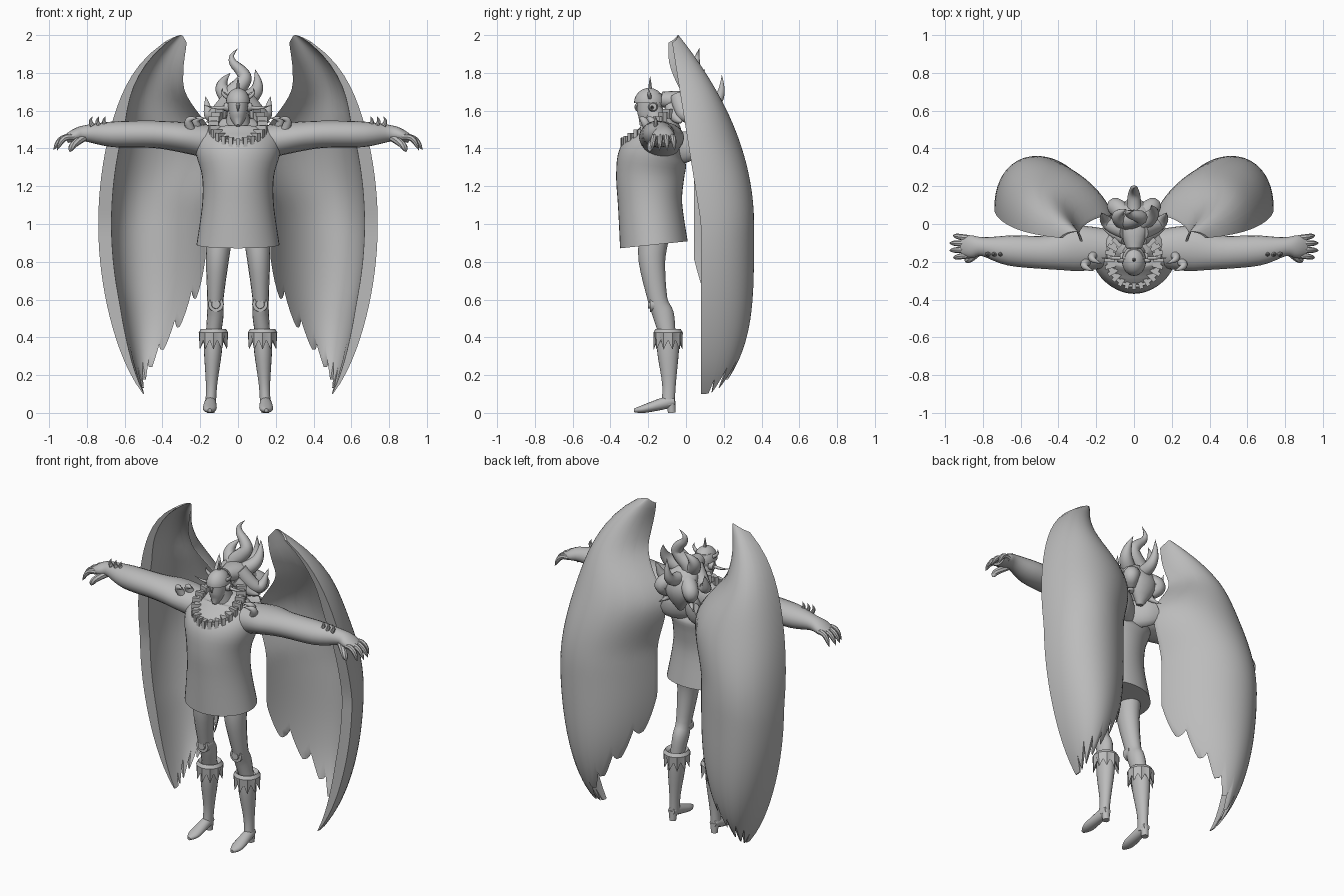
import bpy, bmesh, math
from mathutils import Vector, Matrix

cube = bpy.data.objects.get("Cube")
if cube:
    bpy.data.objects.remove(cube)

grey = bpy.data.materials.new("plain_grey")
grey.use_nodes = True
grey.diffuse_color = (.5, .5, .5, 1)
grey.node_tree.nodes["Principled BSDF"].inputs["Base Color"].default_value = grey.diffuse_color


def finish(name, bm, mirror=False):
    """Turn a bmesh into a shaded object, optionally mirrored across x."""
    bmesh.ops.remove_doubles(bm, verts=bm.verts, dist=.0004)
    bmesh.ops.recalc_face_normals(bm, faces=bm.faces)
    mesh = bpy.data.meshes.new(name)
    bm.to_mesh(mesh)
    bm.free()
    mesh.materials.append(grey)
    obj = bpy.data.objects.new(name, mesh)
    bpy.context.collection.objects.link(obj)
    bpy.ops.object.select_all(action="DESELECT")
    obj.select_set(True)
    bpy.context.view_layer.objects.active = obj
    bpy.ops.object.shade_smooth_by_angle(angle=.7)
    if mirror:
        modifier = obj.modifiers.new("mirror", "MIRROR")
        modifier.use_mirror_merge = False


def smooth_path(points, steps=4):
    """Interpolate tuples of any length with a Catmull-Rom spline."""
    path = []
    last = len(points) - 1
    for i in range(last):
        before, start, end, after = (points[max(0, min(last, i + k))] for k in (-1, 0, 1, 2))
        for step in range(steps):
            t = step / steps
            path.append(tuple(
                q + t / 2 * (r - p + t * (2 * p - 5 * q + 4 * r - w + t * (3 * (q - r) + w - p)))
                for p, q, r, w in zip(before, start, end, after)))
    return path + [points[last]]


def skin(bm, rows, closed):
    """Join neighbouring rows of vertices with quads."""
    for row, other in zip(rows, rows[1:]):
        for k in range(len(row) if closed else len(row) - 1):
            n = (k + 1) % len(row)
            bm.faces.new((row[k], row[n], other[n], other[k]))


def tubes(name, paths, mirror=False, sides=16):
    """Loft ellipses along points given as x, y, z, radius and optional second radius."""
    bm = bmesh.new()
    for points in paths:
        path = smooth_path([p if len(p) > 4 else (*p, p[3]) for p in points])
        centres = [Vector(p[:3]) for p in path]
        along = centres[-1] - centres[0]
        sideways = abs(along.x) > max(abs(along.y), abs(along.z))
        axis = Vector((not sideways, sideways, 0))
        rings = []
        for i, centre in enumerate(centres):
            tangent = (centres[min(i + 1, len(path) - 1)] - centres[max(i - 1, 0)]).normalized()
            side = (axis - tangent * axis.dot(tangent)).normalized()
            up = tangent.cross(side)
            wide, tall = (max(radius, .001) for radius in path[i][3:])
            angles = [math.tau * k / sides for k in range(sides)]
            rings.append([bm.verts.new(centre + side * math.cos(a) * wide + up * math.sin(a) * tall)
                          for a in angles])
        skin(bm, rings, True)
        bm.faces.new(rings[0])
        bm.faces.new(rings[-1])
    finish(name, bm, mirror)


def taper(base, tip, radius, bend=(0, 0, 0), waves=1, blunt=2):
    """Points of a pointed strand that bows or waves towards the bend vector."""
    points = []
    for k in range(9):
        t = k / 8
        spot = Vector(base).lerp(Vector(tip), t) + Vector(bend) * math.sin(math.pi * waves * t)
        points.append((*spot, radius * (1 - t ** blunt)))
    return points


# Wings: hollow shells with a thick leading edge and a feathered hem
def ease(value, low, high):
    t = max(0, min(1, (value - low) / (high - low)))
    return t * t * (3 - 2 * t)


def wing_point(u, z, inside):
    above, below = max(0, z - 1), max(0, 1 - z)
    outer_x = .74 - (z - 1) ** 2 / 4 - .16 * above ** 8 - .08 * below ** 8
    outer_y = .08 - .16 * above
    inner_x = .17 + .4 * below ** 3 - .06 * ease(z, 1.1, 1.4) + .18 * ease(z, 1.4, 1.75) - .02 * ease(z, 1.8, 2)
    inner_y = .05 - .14 * ease(z, 1.5, 1.9)
    back = .36 - .4 * above ** 2 - .3 * below ** 4
    depth = (back - (outer_y + inner_y) / 8) * 4 / 3
    width = outer_x - inner_x
    thick = inside * min(1, 2 * width)
    rim = .07 * thick
    control = (Vector((outer_x - rim, outer_y, z)),
               Vector((outer_x - rim, depth - rim / 2, z)),
               Vector((inner_x + width / 4, depth - rim / 2, z)),
               Vector((inner_x, inner_y - rim / 8, z)))
    return sum((point * math.comb(3, k) * u ** k * (1 - u) ** (3 - k)
                for k, point in enumerate(control)), Vector())


bm = bmesh.new()
COLUMNS, ROWS, FEATHER = 64, 32, 8
shells = []
for inside in (False, True):
    grid = []
    for i in range(COLUMNS + 1):
        u = i / COLUMNS
        notch = abs(2 * (i % FEATHER) / FEATHER - 1) ** 1.6 if i > FEATHER else 0
        hem = .1 + .6 * u ** 2.5 + .12 * notch
        top = 2 - .04 * (2 * u - 1) ** 2
        grid.append([bm.verts.new(wing_point(u, hem + (top - hem) * j / ROWS, inside))
                     for j in range(ROWS + 1)])
    skin(bm, grid, False)
    shells.append(grid)
outside, inside = shells
for column in (0, -1):
    skin(bm, [outside[column], inside[column]], False)
for row in (0, -1):
    skin(bm, [[line[row] for line in shell] for shell in shells], False)
finish("wings", bm, True)
tubes("wing_roots", [[(0, -.06, 1.4, .05, .09), (.08, .02, 1.41, .04, .08), (.13, .06, 1.43, .02, .06)]], True)

# Jacket with a flared hem, chest and shoulder slope
tubes("jacket", [[(0, -.17, .89, .22, .18), (0, -.19, 1.1, .19, .17), (0, -.19, 1.25, .19, .18),
                  (0, -.175, 1.36, .22, .18), (0, -.145, 1.44, .23, .13), (0, -.12, 1.5, .18, .1),
                  (0, -.12, 1.56, .08, .06)]], sides=40)

# Pointed lapels
bm = bmesh.new()
corners = ((.02, -.36, 1.36), (.17, -.28, 1.39), (.15, -.25, 1.43), (.19, -.2, 1.46),
           (.13, -.17, 1.54), (.08, -.27, 1.45))
front = bm.faces.new([bm.verts.new(corner) for corner in corners])
made = bmesh.ops.extrude_face_region(bm, geom=[front])["geom"]
bmesh.ops.translate(bm, vec=(0, .04, 0), verts=[v for v in made if isinstance(v, bmesh.types.BMVert)])
finish("lapels", bm, True)

# Arms, hands and fingers
tubes("arms", [[(.12, -.13, 1.43, .1, .09), (.3, -.13, 1.46, .12, .08), (.45, -.15, 1.475, .09, .072),
                (.66, -.14, 1.475, .08, .068), (.8, -.12, 1.48, .05, .045), (.86, -.12, 1.47, .06, .035),
                (.91, -.12, 1.45, .05, .022)]], True, sides=20)
fingers = [taper((.87, -.12 + .03 * k, 1.46), (.98 - .01 * k * k, -.12 + .04 * k, 1.39), .016,
                 (.01, 0, .025), blunt=5) for k in (-1.5, -.5, .5, 1.5)]
thumb = taper((.81, -.14, 1.46), (.89, -.19, 1.38), .02, (.02, -.02, 0), blunt=5)
tubes("fingers", fingers + [thumb], True, sides=8)

# Spikes on the sleeves and curled horns on the shoulders
tubes("sleeve_spikes", [taper((x, -.16, 1.52), (x, -.16, 1.57), .012, (.01, 0, 0))
                        for x in (.7, .735, .77)], True, sides=8)
tubes("shoulder_horns", [taper((x, .05 - x, 1.5), (x - .04, -x, 1.56), .024, (.03, 0, .02))
                         for x in (.21, .25)], True, sides=10)

# Tilted necklace of large teeth joined by small links
bm = bmesh.new()
BEADS = 48
for k in range(BEADS):
    angle = math.tau * k / BEADS
    across, ahead = .13 * math.cos(angle), .13 * math.sin(angle)
    size = (.03, .02, .03, 1) if k % 2 else (.055, .022, .05, 1)
    place = Matrix.Translation((across, ahead - .19, 1.52 + .7 * ahead))
    bmesh.ops.create_cube(bm, size=1, matrix=place @ Matrix.Rotation(angle, 4, "Z") @ Matrix.Diagonal(size))
finish("necklace", bm)

# Head and helmet with spikes and ear studs
tubes("neck", [[(0, -.14, 1.46, .08), (0, -.18, 1.62, .05)]])
tubes("head", [[(0, -.24, 1.52, .01), (0, -.21, 1.56, .04, .05), (0, -.19, 1.64, .055, .07),
                (0, -.19, 1.69, .05, .06)]], sides=20)
tubes("nose", [taper((0, -.25, 1.64), (0, -.25, 1.59), .01, (0, -.015, 0))], sides=8)
dome = [math.pi / 2 * k / 6 for k in range(7)]
tubes("helmet", [[(0, -.195, 1.64 + .08 * math.sin(a), .064 * math.cos(a), .08 * math.cos(a)) for a in dome]],
      sides=24)
tubes("helmet_spike", [taper((0, -.19, 1.7), (0, -.19, 1.78), .01)], sides=8)
tubes("helmet_horns", [taper((.04, -.19, 1.66), (.08, -.2, 1.72), .011, (.02, 0, 0)),
                       taper((.05, -.18, 1.62), (.18, -.18, 1.63), .01, (0, 0, -.01))], True, sides=10)
tubes("ear_studs", [[(.05, -.175, 1.62, .026), (.075, -.175, 1.62, .02)]], True)

# Flowing hair behind the head
tubes("hair_mass", [[(0, -.13, 1.66, .04), (0, 0, 1.64, .09, .06), (0, .07, 1.55, .1, .06),
                     (0, .05, 1.42, .02)]])
tubes("hair_locks", [taper((0, 0, 1.62), (0, .07, 1.93), .05, (.035, 0, 0), -3),
                     taper((.03, 0, 1.65), (.09, .1, 1.82), .045, (.04, 0, -.02)),
                     taper((0, .04, 1.62), (0, .19, 1.79), .04, (0, .05, -.05)),
                     taper((-.03, 0, 1.65), (-.04, .08, 1.8), .045, (-.05, 0, 0))], sides=10)
tubes("side_locks", [taper((.04, -.04, 1.67), (.19, .06, 1.63), .045, (.03, 0, -.08), 1.2),
                     taper((.05, .05, 1.6), (.12, .1, 1.45), .05, (.03, .03, 0), 2),
                     taper((.04, -.08, 1.62), (.17, -.02, 1.54), .035, (0, 0, -.02))], True, sides=10)

# Legs with round knee pads
tubes("legs", [[(.1, -.17, .93, .07, .08), (.11, -.18, .8, .06, .07), (.12, -.15, .6, .043, .052),
                (.12, -.12, .52, .044, .056), (.13, -.1, .42, .04, .045)]], True)
tubes("knee_pads", [[(.117, -.14, .575, .042), (.117, -.19, .575, .04)],
                    [(.117, -.18, .575, .026), (.117, -.2, .575, .022)]], True, sides=20)

# Heeled boots
tubes("boots", [[(.13, -.095, .42, .05, .06), (.133, -.095, .32, .047, .057), (.14, -.09, .15, .03, .036),
                 (.145, -.095, .04, .028, .035)]], True, sides=20)
tubes("feet", [[(.145, -.06, .06, .022, .02), (.146, -.1, .055, .03, .032), (.15, -.22, .022, .036, .022),
                (.15, -.275, .013, .01)]], True)
tubes("heels", [[(.145, -.08, .06, .025), (.145, -.075, 0, .02)]], True)

# Boot cuffs with a jagged lower edge
bm = bmesh.new()
rings = []
TEETH = 20
for z, radius, jag in ((.43, .045, 0), (.445, .066, 0), (.425, .078, 0), (.385, .066, .05), (.4, .05, 0)):
    ring = []
    for k in range(TEETH):
        angle, drop = math.tau * k / TEETH, jag * (k % 2)
        reach = radius + drop / 5
        ring.append(bm.verts.new((.13 + reach * math.cos(angle), -.095 + reach * math.sin(angle), z - drop)))
    rings.append(ring)
skin(bm, rings, True)
finish("boot_cuffs", bm, True)
